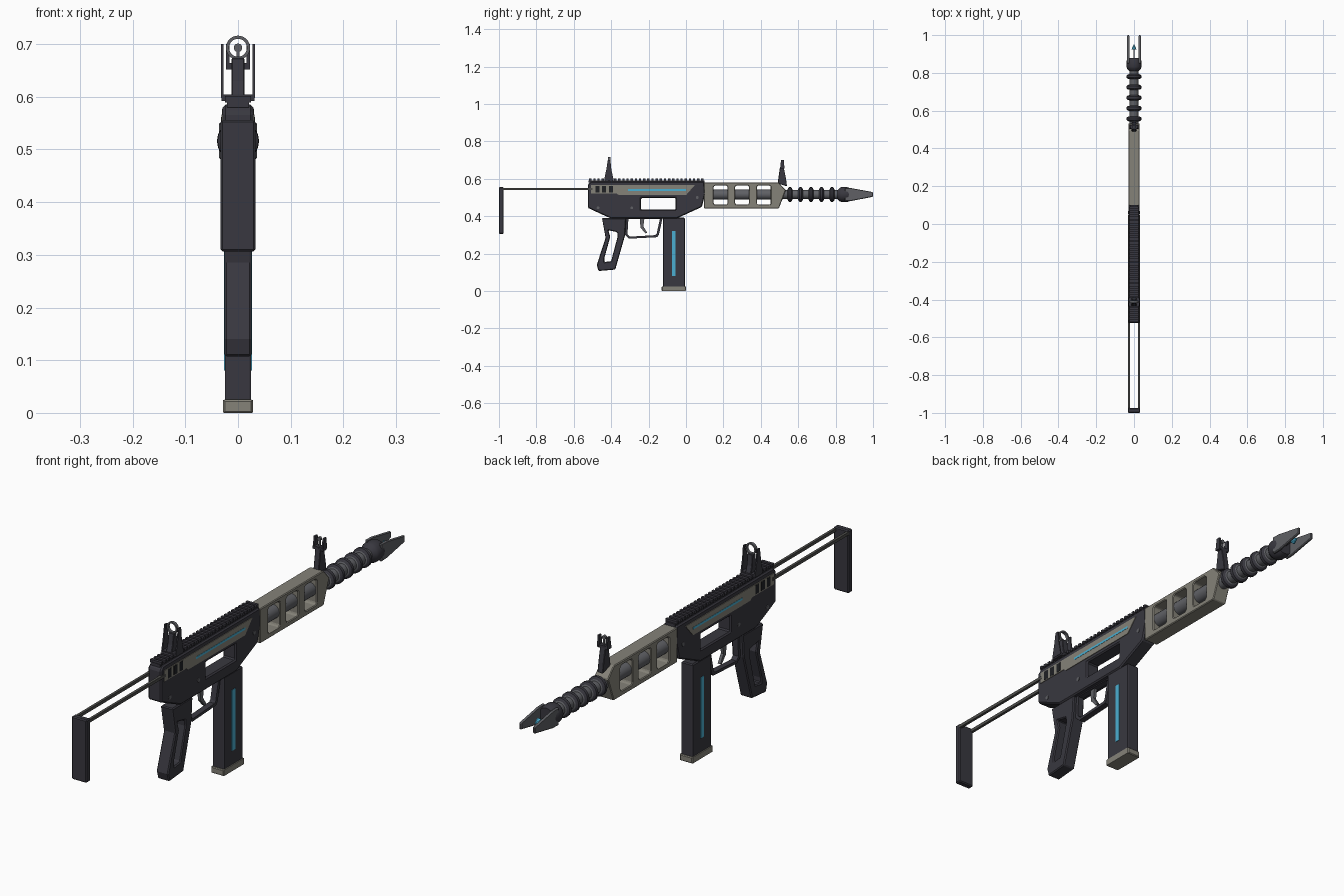
import bpy, bmesh, math
from mathutils import Matrix

if "Cube" in bpy.data.objects:
    bpy.data.objects.remove(bpy.data.objects["Cube"])

def mat(name, c):
    m = bpy.data.materials.new(name)
    m.diffuse_color = (*c, 1)
    m.use_nodes = True
    m.node_tree.nodes["Principled BSDF"].inputs["Base Color"].default_value = m.diffuse_color
    return m

DARK = mat("dark_polymer", (0.040, 0.039, 0.050))
BLACK = mat("near_black", (0.014, 0.015, 0.018))
TAN = mat("warm_grey", (0.235, 0.225, 0.190))
STEEL = mat("steel_grey", (0.115, 0.118, 0.130))
ROD = mat("dark_steel", (0.075, 0.075, 0.070))
CYAN = mat("glow_cyan", (0.070, 0.430, 0.640))
# local x -> world y, local y -> world z, local z -> world x
SIDE = Matrix(((0, 0, 1, 0), (1, 0, 0, 0), (0, 1, 0, 0), (0, 0, 0, 1)))

def finish(name, me, m, bevel=0.0, smooth=False):
    me.name = name
    me.materials.clear()
    me.materials.append(m)
    ob = bpy.data.objects.new(name, me)
    bpy.context.collection.objects.link(ob)
    if bevel:
        b = ob.modifiers.new("edge", 'BEVEL')
        b.width, b.segments, b.limit_method = bevel, 1, 'ANGLE'
        b.angle_limit = math.radians(35)
    if smooth:
        bpy.ops.object.select_all(action='DESELECT')
        ob.select_set(True)
        bpy.context.view_layer.objects.active = ob
        bpy.ops.object.shade_smooth_by_angle(angle=math.radians(40))
    return ob

def plate(name, pts, x0, x1, m, holes=(), bevel=0.0):
    """Side profile (y, z) with holes, extruded from x0 to x1."""
    cu = bpy.data.curves.new(name, 'CURVE')
    cu.dimensions, cu.fill_mode = '2D', 'BOTH'
    cu.extrude = abs(x1 - x0) / 2
    for loop in [pts, *holes]:
        s = cu.splines.new('POLY')
        s.points.add(len(loop) - 1)
        for p, (y, z) in zip(s.points, loop):
            p.co = (y, z, 0, 1)
        s.use_cyclic_u = True
    tmp = bpy.data.objects.new("tmp", cu)
    bpy.context.collection.objects.link(tmp)
    dg = bpy.context.evaluated_depsgraph_get()
    me = bpy.data.meshes.new_from_object(tmp.evaluated_get(dg))
    bpy.data.objects.remove(tmp)
    me.transform(Matrix.Translation(((x0 + x1) / 2, 0, 0)) @ SIDE)
    bm = bmesh.new()
    bm.from_mesh(me)
    bmesh.ops.remove_doubles(bm, verts=bm.verts, dist=1e-5)
    bmesh.ops.recalc_face_normals(bm, faces=bm.faces)
    for f in bm.faces:
        f.smooth = False
    bm.to_mesh(me)
    bm.free()
    return finish(name, me, m, bevel)

def pair(name, pts, x0, x1, m, holes=(), bevel=0.0):
    for side, s in (("right", 1), ("left", -1)):
        plate(f"{name}_{side}", pts, s * x0, s * x1, m, holes, bevel)

def rect(y0, y1, z0, z1):
    return [(y0, z0), (y1, z0), (y1, z1), (y0, z1)]

def box(name, x, y0, y1, z0, z1, m, bevel=0.0):
    return plate(name, rect(y0, y1, z0, z1), -x, x, m, (), bevel)

def lathe(name, prof, z, m, n=20):
    """Turned part around the y axis, profile (y, radius)."""
    bm = bmesh.new()
    rings = [[bm.verts.new((r * math.cos(t), y, z + r * math.sin(t)))
              for t in (2 * math.pi * i / n for i in range(n))] for y, r in prof]
    for a, b in zip(rings, rings[1:]):
        for i in range(n):
            j = (i + 1) % n
            bm.faces.new((a[i], a[j], b[j], b[i]))
    bm.faces.new(rings[0])
    bm.faces.new(rings[-1])
    bmesh.ops.recalc_face_normals(bm, faces=bm.faces)
    me = bpy.data.meshes.new(name)
    bm.to_mesh(me)
    bm.free()
    return finish(name, me, m, smooth=True)

def pin(name, y, z, r, x, m):
    pts = [(y + r * math.cos(i * math.pi / 5), z + r * math.sin(i * math.pi / 5)) for i in range(10)]
    plate(name, pts, -x, x, m)

# Receiver with through window
plate("receiver", [(-.525, .445), (-.45, .41), (-.40, .388), (-.05, .388), (.085, .45),
                   (.103, .52), (.098, .585), (-.51, .585), (-.525, .57)],
      -.029, .029, DARK, [rect(-.24, -.055, .435, .497)], .005)
pair("side_panel", [(-.508, .522), (-.37, .522), (-.36, .513), (.0, .513), (.047, .566), (-.508, .566)],
     .027, .0315, TAN)
for i in range(3):
    y = -.485 + i * .036
    pair(f"vent_slot_{i}", rect(y, y + .022, .526, .562), .030, .0325, BLACK)
pair("panel_glow", rect(-.31, .0, .536, .545), .030, .0325, CYAN)
for i, (y, z) in enumerate(((-.47, .445), (-.29, .445), (.06, .50))):
    pin(f"receiver_pin_{i}", y, z, .008, .031, STEEL)

# Top rail
box("rail_base", .021, -.52, .10, .58, .592, DARK)
for i in range(28):
    y = -.518 + i * .0222
    box(f"rail_tooth_{i:02d}", .025, y, y + .012, .589, .601, DARK)

# Handguard with three chamfered windows
def window(y0, y1, z0, z1, c=.006):
    return [(y0 + c, z0), (y1 - c, z0), (y1, z0 + c), (y1, z1 - c),
            (y1 - c, z1), (y0 + c, z1), (y0, z1 - c), (y0, z0 + c)]
plate("handguard", [(.097, .442), (.497, .442), (.533, .54), (.495, .58), (.097, .58)],
      -.03, .03, TAN, [window(y, y + .074, .462, .564) for y in (.148, .263, .379)], .003)

# Barrel with cooling rings and muzzle collar
prof = [(.09, .027), (.50, .027), (.53, .024)]
for i in range(5):
    y = .556 + i * .0562
    prof += [(y - .014, .024), (y - .011, .033), (y - .006, .038),
             (y + .006, .038), (y + .011, .033), (y + .014, .024)]
lathe("ringed_barrel", prof + [(.82, .024)], .516, STEEL)
for i in range(5):
    y = .556 + i * .0562
    lathe(f"cooling_ring_{i}", [(y - .013, .026), (y - .011, .034), (y - .006, .039),
                                (y + .006, .039), (y + .011, .034), (y + .013, .026)], .516, DARK)
lathe("muzzle_collar", [(.81, .024), (.822, .036), (.832, .040), (.862, .040), (.878, .034)], .516, DARK)
pair("muzzle_prong", [(.85, .551), (.885, .550), (1.0, .529), (1.0, .504), (.885, .482), (.85, .481)],
     .025, .036, STEEL, (), .003)
lathe("emitter_rod", [(.87, .003), (.93, .003)], .516, STEEL, 8)
lathe("emitter_tip", [(.925, .013), (.952, .001)], .516, CYAN, 8)

# Front sight
plate("front_sight_column", [(.49, .575), (.54, .56), (.535, .60), (.523, .66), (.502, .66)],
      -.012, .012, DARK, (), .002)
box("front_sight_crossbar", .023, .502, .524, .652, .664, DARK)
pair("front_sight_ear", [(.503, .655), (.526, .655), (.524, .70), (.508, .70)], .016, .023, DARK)
box("front_sight_post", .003, .51, .516, .66, .69, STEEL)
lathe("front_sight_bead", [(.508, .008), (.518, .008)], .693, STEEL, 12)

# Rear sight with ring aperture
plate("rear_sight_base", [(-.437, .598), (-.388, .598), (-.398, .63), (-.402, .674), (-.42, .674), (-.427, .63)],
      -.012, .012, DARK, (), .002)
box("rear_sight_foot", .031, -.437, -.388, .592, .604, DARK)
pair("rear_sight_wing", [(-.437, .598), (-.388, .598), (-.399, .65), (-.404, .70), (-.418, .70), (-.426, .65)],
     .0275, .0325, DARK)
lathe_ring = bmesh.new()
n = 24
rows = [[lathe_ring.verts.new((r * math.cos(2 * math.pi * i / n), y, .693 + r * math.sin(2 * math.pi * i / n)))
         for i in range(n)] for y, r in ((-.417, .023), (-.405, .023), (-.405, .017), (-.417, .017))]
for k in range(4):
    a, b = rows[k], rows[(k + 1) % 4]
    for i in range(n):
        lathe_ring.faces.new((a[i], a[(i + 1) % n], b[(i + 1) % n], b[i]))
bmesh.ops.recalc_face_normals(lathe_ring, faces=lathe_ring.faces)
ring_mesh = bpy.data.meshes.new("rear_sight_ring")
lathe_ring.to_mesh(ring_mesh)
lathe_ring.free()
finish("rear_sight_ring", ring_mesh, STEEL, smooth=True)

# Skeleton grip
plate("grip", [(-.449, .39), (-.32, .39), (-.326, .297), (-.378, .115), (-.468, .107), (-.477, .14),
               (-.43, .285)],
      -.026, .026, DARK, [[(-.415, .325), (-.368, .315), (-.366, .29), (-.40, .16), (-.437, .155), (-.437, .175),
                           (-.405, .29)]], .004)

# Trigger and guard
plate("trigger_guard", [(-.325, .392), (-.325, .30), (-.305, .28), (-.155, .288), (-.145, .30), (-.125, .392)],
      -.012, .012, DARK, [[(-.308, .384), (-.313, .304), (-.30, .291), (-.164, .299), (-.157, .306), (-.14, .384)]])
plate("trigger", [(-.248, .392), (-.222, .392), (-.228, .345), (-.207, .312), (-.216, .308), (-.243, .338)],
      -.006, .006, STEEL)

# Magazine
box("magazine", .025, -.123, -.006, .02, .392, DARK, .004)
box("magazine_base", .028, -.13, .0, 0, .025, TAN, .003)
pair("magazine_glow", rect(-.075, -.055, .08, .322), .023, .0265, CYAN)

# Wire stock
pair("stock_rod", rect(-.985, -.50, .539, .551), .022, .0325, ROD)
box("butt_plate", .033, -1.0, -.975, .306, .556, DARK, .004)
